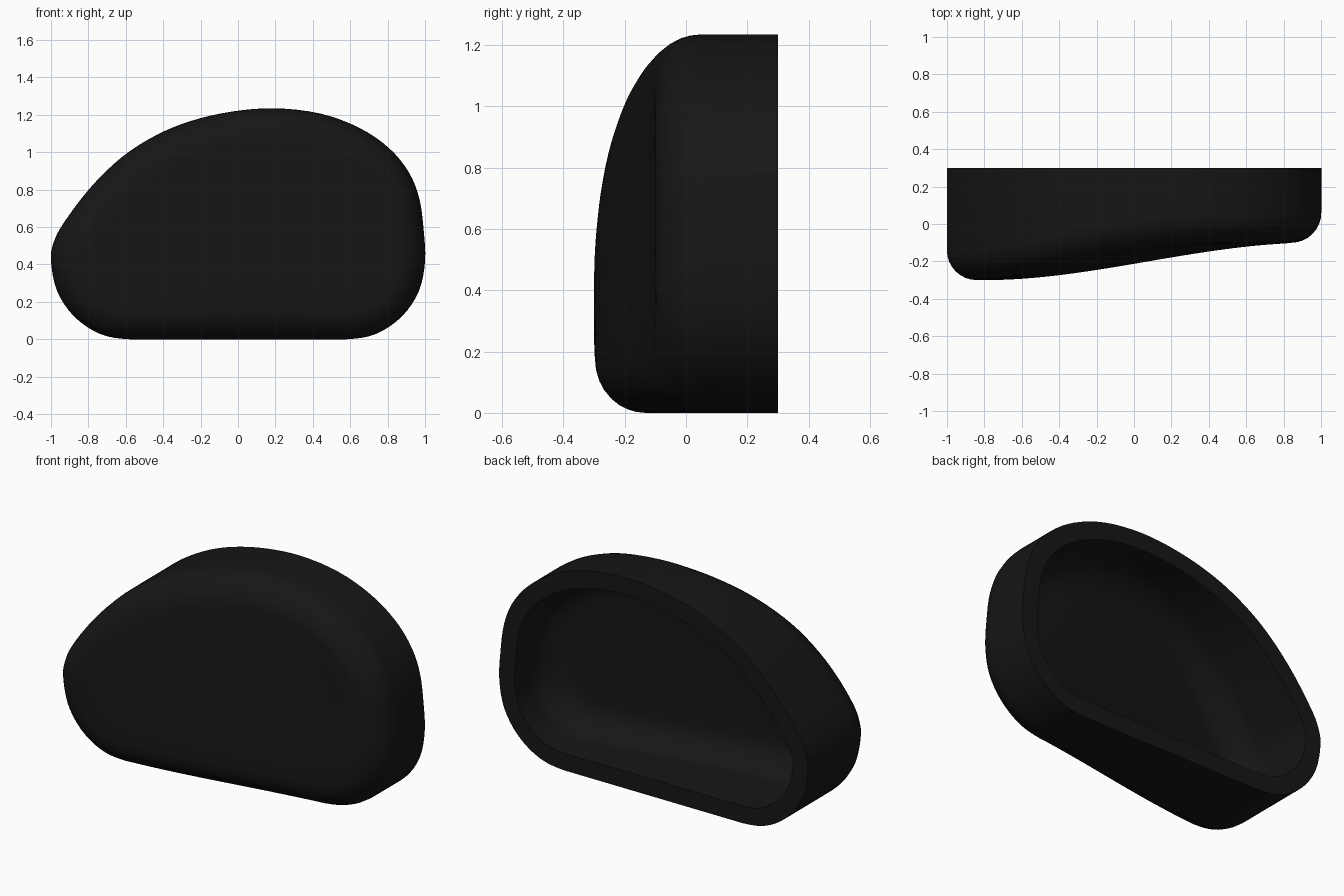
import bpy, bmesh, math
from mathutils import Vector

if "Cube" in bpy.data.objects:
    bpy.data.objects.remove(bpy.data.objects["Cube"])

# Outline of the housing seen from the front (x, z)
outline = [(-0.58, 0), (-0.3, 0), (0, 0), (0.3, 0), (0.58, 0), (0.74, 0.03), (0.877, 0.123), (0.968, 0.26),
           (1, 0.42), (0.993, 0.58), (0.97, 0.75), (0.915, 0.89), (0.81, 1.02), (0.65, 1.13),
           (0.44, 1.207), (0.2, 1.235), (-0.03, 1.218), (-0.25, 1.168), (-0.44, 1.09),
           (-0.62, 0.975), (-0.79, 0.81), (-0.93, 0.625), (-0.985, 0.52), (-1, 0.42), (-0.968, 0.26),
           (-0.877, 0.123), (-0.74, 0.03)]
BACK, R, WALL = 0.3, 0.16, 0.1
CENTRE = Vector((0.08, 0.55))


def smooth_loop(pts, steps=4):
    # Closed Catmull-Rom curve through the points
    out, n = [], len(pts)
    for i in range(n):
        a, b, c, d = (Vector(pts[(i + k) % n]) for k in (-1, 0, 1, 2))
        for s in range(steps):
            t = s / steps
            p = 0.5 * (2 * b + (c - a) * t + (2 * a - 5 * b + 4 * c - d) * t * t
                       + (3 * b - a - 3 * c + d) * t ** 3)
            out.append(Vector((p.x, max(p.y, 0))))
    return out


loop = smooth_loop(outline)
N = len(loop)
normals = []
for i in range(N):
    t = (loop[(i + 1) % N] - loop[i - 1]).normalized()
    normals.append(Vector((-t.y, t.x)))


def face_y(p):
    # Swept front surface: deep at lower left, shallow at upper right
    t = (p.x + 0.55 * max(p.y - 0.3, 0) + 0.8) / 1.75
    t = min(max(t, 0), 1)
    return -0.3 + 0.2 * t * t * (3 - 2 * t)


def inset(d, scale=1.0):
    return [CENTRE + (p + n * d - CENTRE) * scale for p, n in zip(loop, normals)]


bm = bmesh.new()


def ring(points, depth):
    return [bm.verts.new((p.x, depth(p), p.y)) for p in points]


def dome(edge, lift):
    # Rounded edge followed by shrinking loops across the face
    rings = []
    for k in range(9):
        a = math.pi / 2 * k / 8
        rings.append(ring(inset(edge + R * (1 - math.cos(a))),
                          lambda p: face_y(p) + lift + R * (1 - math.sin(a))))
    for s in (0.85, 0.68, 0.5, 0.32, 0.15):
        rings.append(ring(inset(edge + R, s), lambda p: face_y(p) + lift))
    return rings


# Outer shell, flat rear rim and hollow inside form one continuous skin
outer = dome(0, 0)
inner = dome(WALL, WALL)
rings = outer[::-1] + [ring(loop, lambda p: BACK), ring(inset(WALL), lambda p: BACK)] + inner
for a, b in zip(rings, rings[1:]):
    for i in range(N):
        j = (i + 1) % N
        bm.faces.new((a[i], a[j], b[j], b[i]))
for r, lift in ((outer[-1], 0), (inner[-1], WALL)):
    c = bm.verts.new((CENTRE.x, face_y(CENTRE) + lift, CENTRE.y))
    for i in range(N):
        bm.faces.new((r[i], r[(i + 1) % N], c))
bmesh.ops.recalc_face_normals(bm, faces=bm.faces)

mesh = bpy.data.meshes.new("mirror_housing")
bm.to_mesh(mesh)
bm.free()
housing = bpy.data.objects.new("mirror_housing", mesh)
bpy.context.collection.objects.link(housing)

# Black plastic
mat = bpy.data.materials.new("black_plastic")
mat.diffuse_color = (0.008, 0.008, 0.008, 1)
mat.use_nodes = True
mat.node_tree.nodes["Principled BSDF"].inputs["Base Color"].default_value = mat.diffuse_color
mesh.materials.append(mat)

bpy.context.view_layer.objects.active = housing
housing.select_set(True)
bpy.ops.object.shade_smooth_by_angle(angle=math.radians(35))
